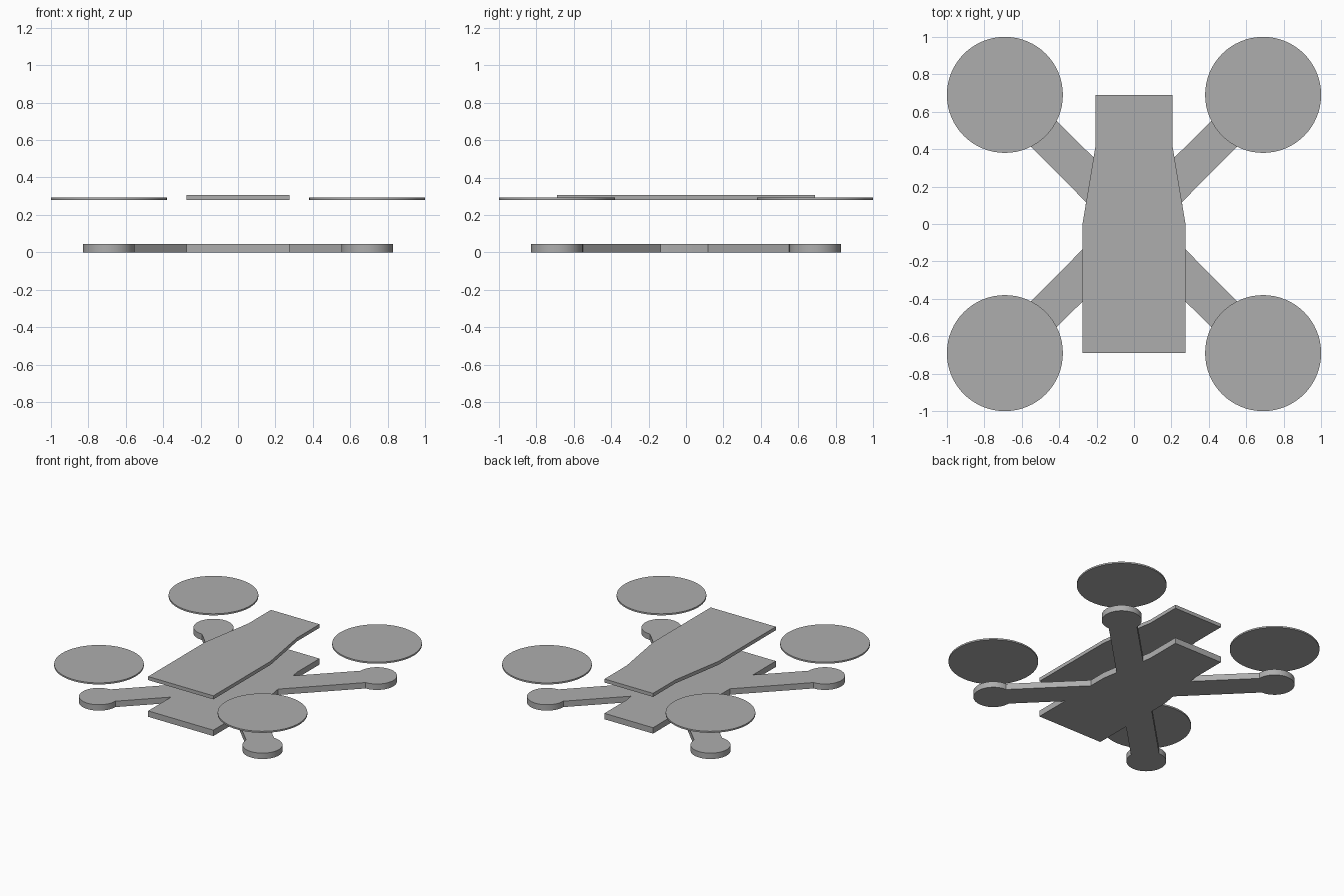
import bpy
import bmesh
from math import cos, sin, radians

cube = bpy.data.objects.get("Cube")
if cube:
    bpy.data.objects.remove(cube, do_unlink=True)

grey = bpy.data.materials.new("plain grey")
grey.use_nodes = True
colour = (0.42, 0.42, 0.42, 1)
grey.diffuse_color = colour
grey.node_tree.nodes["Principled BSDF"].inputs["Base Color"].default_value = colour

HUB = 0.69          # distance of each hub from the centre lines
HUB_RADIUS = 0.138
ARM_OFFSET = 0.139  # half the arm width measured along an axis


def slab(name, outline, bottom, thickness):
    """Extrude a flat counter-clockwise outline into a plate."""
    bm = bmesh.new()
    face = bm.faces.new([bm.verts.new((x, y, bottom)) for x, y in outline])
    result = bmesh.ops.extrude_face_region(bm, geom=[face])
    verts = [v for v in result["geom"] if isinstance(v, bmesh.types.BMVert)]
    bmesh.ops.translate(bm, verts=verts, vec=(0, 0, thickness))
    bmesh.ops.recalc_face_normals(bm, faces=bm.faces)
    mesh = bpy.data.meshes.new(name)
    bm.to_mesh(mesh)
    bm.free()
    mesh.materials.append(grey)
    obj = bpy.data.objects.new(name, mesh)
    bpy.context.collection.objects.link(obj)
    bpy.ops.object.select_all(action="DESELECT")
    obj.select_set(True)
    bpy.context.view_layer.objects.active = obj
    bpy.ops.object.shade_smooth_by_angle(angle=radians(30))
    return obj


def arc(cx, cy, radius, start, end, steps):
    angles = [radians(start + (end - start) * i / steps) for i in range(steps + 1)]
    return [(cx + radius * cos(a), cy + radius * sin(a)) for a in angles]


def mirrored(half):
    """Close an outline with its reflection across x = 0."""
    return half + [(-x, y) for x, y in reversed(half)]


# Tapered body outline, right half from front to back
front = [(0.275, -0.69)]
middle = [(0.275, 0)]
back = [(0.205, 0.42), (0.205, 0.69)]

# Lower frame: body, diagonal arms and round motor mounts in one plate
front_arm = ([(0.275, -0.275 - ARM_OFFSET)]
             + arc(HUB, -HUB, HUB_RADIUS, -179.8, 89.8, 36)
             + [(0.275, -0.275 + ARM_OFFSET)])
back_arm = ([(0.256, 0.256 - ARM_OFFSET)]
            + arc(HUB, HUB, HUB_RADIUS, -89.8, 179.8, 36)
            + [(0.216, 0.216 + ARM_OFFSET)])
slab("lower_frame", mirrored(front + front_arm + middle + back_arm + back), 0, 0.045)

# Upper plate
slab("upper_plate", mirrored(front + middle + back), 0.28, 0.027)

# Rotor discs
for side, sx in (("left", 1), ("right", -1)):
    for end, sy in (("front", -1), ("back", 1)):
        rim = arc(sx * HUB, sy * HUB, 0.31, 0, 360, 64)[:-1]
        slab(f"{end}_{side}_rotor_disc", rim, 0.28, 0.012)
